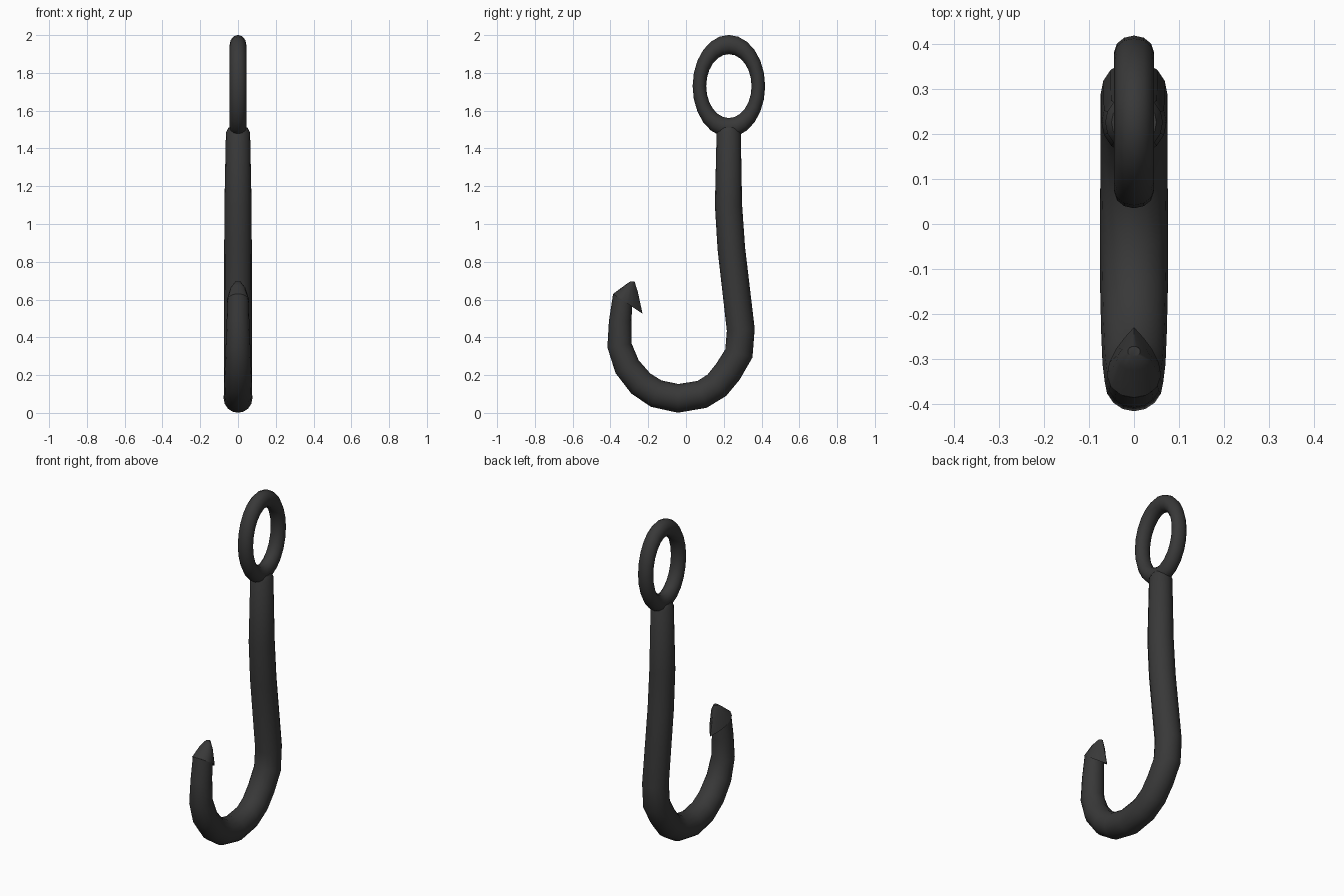
import bpy, bmesh, math
from mathutils import Vector

if "Cube" in bpy.data.objects:
    bpy.data.objects.remove(bpy.data.objects["Cube"])

metal = bpy.data.materials.new("dark_iron")
metal.use_nodes = True
color = (0.04, 0.04, 0.04, 1)
metal.diffuse_color = color
bsdf = metal.node_tree.nodes["Principled BSDF"]
bsdf.inputs["Base Color"].default_value = color

SIDES = 16


def finish(obj, angle):
    obj.data.materials.append(metal)
    bpy.ops.object.select_all(action='DESELECT')
    obj.select_set(True)
    bpy.context.view_layer.objects.active = obj
    bpy.ops.object.shade_smooth_by_angle(angle=math.radians(angle))


def add_ring(bm, inner, outer, half_width, pointed=False):
    """Cross-section between two points of the hook's plane; pointed makes a teardrop."""
    mid, half = (inner + outer) / 2, (inner - outer) / 2
    verts = []
    for i in range(SIDES):
        t = 2 * math.pi * i / SIDES
        x = half_width * math.sin(t)
        if pointed:
            x *= 1.3 * abs(math.sin(t / 2))
        p = mid + half * math.cos(t)
        verts.append(bm.verts.new((x, p.x, p.y)))
    return verts


# Centre line of shank and bend: y, z, radius
path = [
    (.226, 1.51, .050), (.226, 1.485, .064), (.225, 1.10, .072), (.240, .87, .073),
    (.290, .44, .074), (.280, .315, .075), (.222, .218, .075), (.163, .146, .075),
    (.085, .098, .075), (-.042, .077, .076), (-.158, .102, .075), (-.240, .156, .073),
    (-.312, .245, .070), (-.352, .357, .065), (-.348, .485, .060),
]
# Neck, barb and point: inner y z, outer y z, half width, teardrop
head = [
    (-.286, .575, -.386, .630, .056, False),
    (-.230, .525, -.386, .630, .060, True),
    (-.255, .640, -.325, .675, .038, True),
    (-.272, .695, -.295, .696, .014, False),
]

bm = bmesh.new()
rings = []
for i, (y, z, r) in enumerate(path):
    a = Vector(path[max(i - 1, 0)][:2])
    b = Vector(path[min(i + 1, len(path) - 1)][:2])
    d = (b - a).normalized()
    side = Vector((d.y, -d.x)) * r
    c = Vector((y, z))
    rings.append(add_ring(bm, c + side, c - side, r))
for iy, iz, oy, oz, w, pointed in head:
    rings.append(add_ring(bm, Vector((iy, iz)), Vector((oy, oz)), w, pointed))

for a, b in zip(rings, rings[1:]):
    for i in range(SIDES):
        j = (i + 1) % SIDES
        bm.faces.new((a[i], a[j], b[j], b[i]))
bm.faces.new(rings[0])
bm.faces.new(rings[-1])
bmesh.ops.remove_doubles(bm, verts=bm.verts, dist=.0005)
bmesh.ops.recalc_face_normals(bm, faces=bm.faces)
mesh = bpy.data.meshes.new("hook")
bm.to_mesh(mesh)
bm.free()
hook = bpy.data.objects.new("barbed_hook", mesh)
bpy.context.collection.objects.link(hook)
finish(hook, 45)

# Oval eye on top of the shank
bpy.ops.mesh.primitive_torus_add(
    major_segments=24, minor_segments=12, major_radius=.156, minor_radius=.036,
    location=(0, .227, 1.73), rotation=(0, math.pi / 2, 0))
eye = bpy.context.object
eye.name = "oval_eye"
eye.scale = (1.41, 1, 1.22)
bpy.ops.object.transform_apply(location=False, rotation=True, scale=True)
finish(eye, 60)
